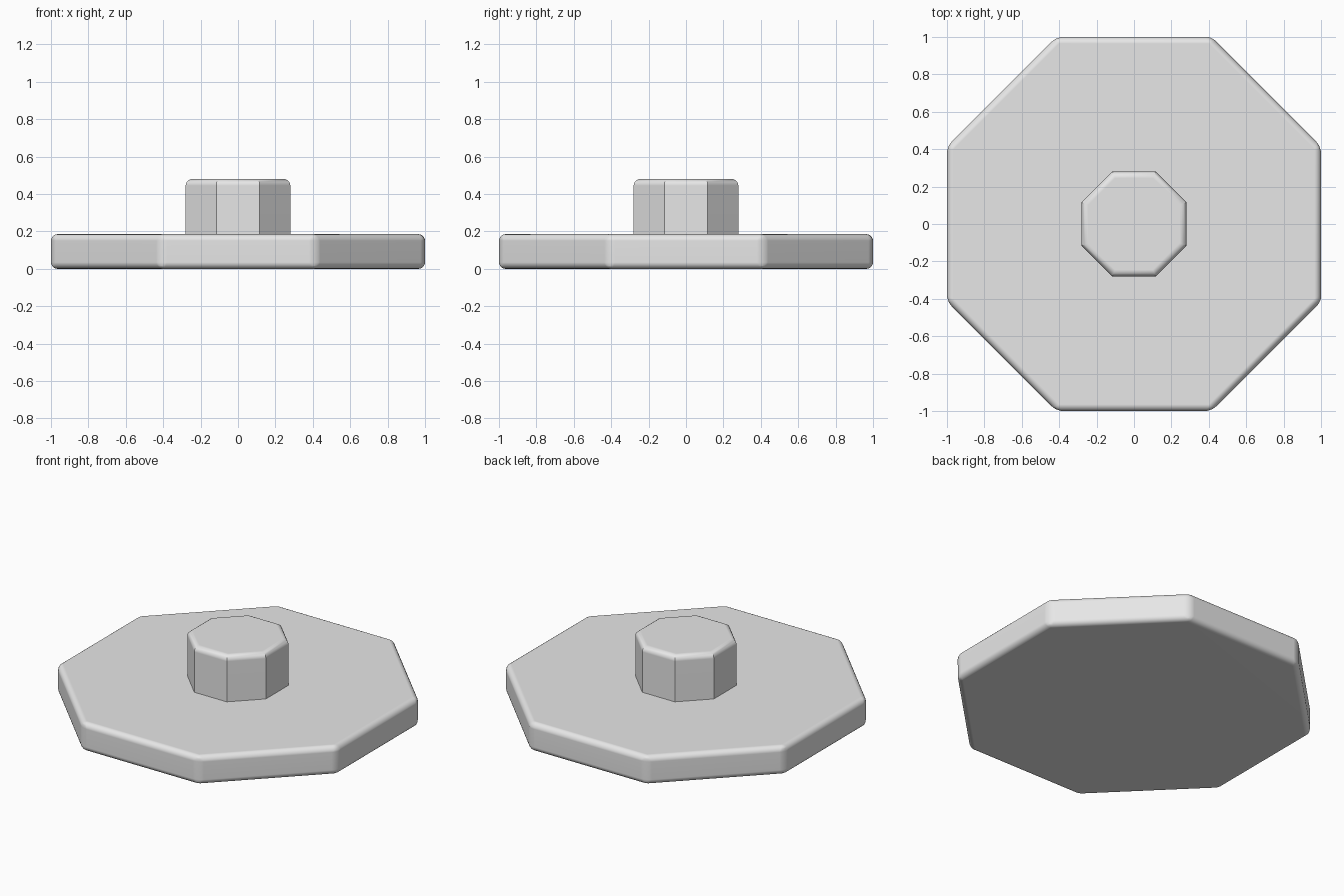
import bpy
import bmesh
from math import cos, pi, radians
from mathutils import Matrix

cube = bpy.data.objects.get("Cube")
if cube:
    bpy.data.objects.remove(cube, do_unlink=True)

# Single plain grey
grey = bpy.data.materials.new("light_grey")
grey.use_nodes = True
colour = (0.8, 0.8, 0.8, 1)
grey.diffuse_color = colour
grey.node_tree.nodes["Principled BSDF"].inputs["Base Color"].default_value = colour


def octagon_block(name, half_width, bottom, top, bevel, top_rim_only=False):
    """Octagonal prism with flats on the axes and rounded edges."""
    bm = bmesh.new()
    radius = half_width / cos(pi / 8)
    placing = Matrix.Translation((0, 0, (bottom + top) / 2)) @ Matrix.Rotation(pi / 8, 4, "Z")
    bmesh.ops.create_cone(bm, cap_ends=True, segments=8, radius1=radius,
                          radius2=radius, depth=top - bottom, matrix=placing)
    middle = (bottom + top) / 2
    edges = [e for e in bm.edges
             if not top_rim_only or all(v.co.z > middle for v in e.verts)]
    bmesh.ops.bevel(bm, geom=edges, offset=bevel, segments=5, profile=0.5,
                    affect="EDGES", clamp_overlap=True)
    bmesh.ops.recalc_face_normals(bm, faces=bm.faces)
    mesh = bpy.data.meshes.new(name)
    bm.to_mesh(mesh)
    bm.free()
    mesh.materials.append(grey)
    obj = bpy.data.objects.new(name, mesh)
    bpy.context.collection.objects.link(obj)

    # Smooth rounded edges, flat broad faces
    bpy.ops.object.select_all(action="DESELECT")
    obj.select_set(True)
    bpy.context.view_layer.objects.active = obj
    bpy.ops.object.shade_smooth_by_angle(angle=radians(30))
    weighted = obj.modifiers.new("flat_faces", "WEIGHTED_NORMAL")
    weighted.keep_sharp = True
    return obj


# Wide base plate, rounded on every edge
octagon_block("base_plate", 1.0, 0, 0.185, 0.035)

# Central knob, rounded only around the top rim
octagon_block("centre_knob", 0.28, 0.185, 0.48, 0.035, top_rim_only=True)
